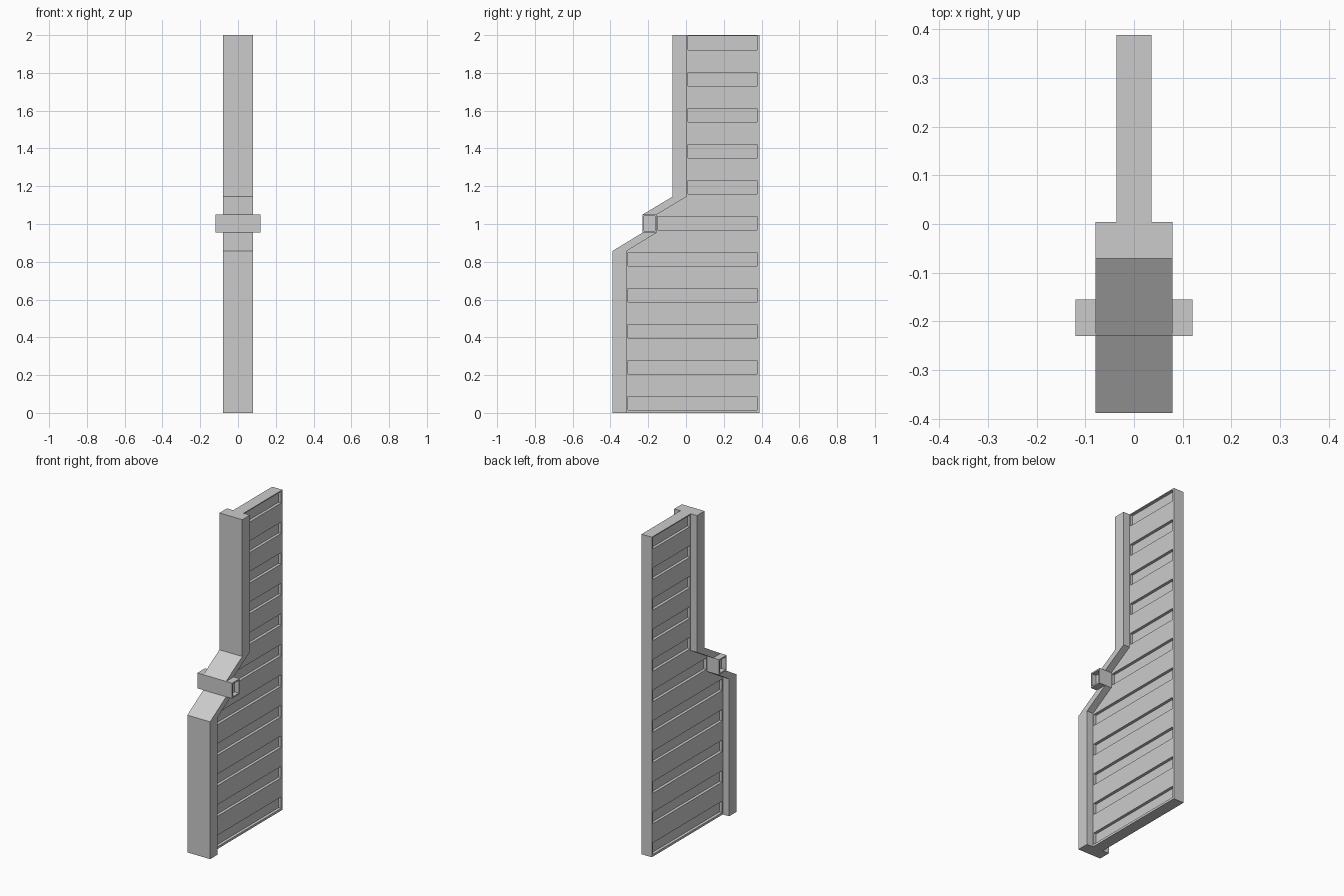
import bpy, bmesh

if "Cube" in bpy.data.objects:
    bpy.data.objects.remove(bpy.data.objects["Cube"])

FRONT = [(-0.388, 0), (-0.388, 0.858), (-0.23, 0.954), (-0.23, 1.05), (-0.071, 1.145), (-0.071, 2)]
DEPTH = 0.075          # flange depth along y
BACK = 0.388
HALF_PANEL = 0.0355
GROOVE = 0.018


def finish(bm, name):
    bmesh.ops.recalc_face_normals(bm, faces=bm.faces)
    mesh = bpy.data.meshes.new(name)
    bm.to_mesh(mesh)
    bm.free()
    ob = bpy.data.objects.new(name, mesh)
    bpy.context.collection.objects.link(ob)
    return ob


def extrude_profile(name, pts, half):
    """Extrude a closed (y, z) outline across x."""
    bm = bmesh.new()
    face = bm.faces.new([bm.verts.new((-half, y, z)) for y, z in pts])
    out = bmesh.ops.extrude_face_region(bm, geom=[face])
    verts = [v for v in out["geom"] if isinstance(v, bmesh.types.BMVert)]
    bmesh.ops.translate(bm, verts=verts, vec=(2 * half, 0, 0))
    return finish(bm, name)


def add_box(bm, lo, hi):
    verts = bmesh.ops.create_cube(bm, size=1)["verts"]
    for v in verts:
        v.co = [(a + b) / 2 + c * (b - a) for a, b, c in zip(lo, hi, v.co)]


# Front flange following the stepped edge
inner = [(y + DEPTH, z) for y, z in FRONT]
extrude_profile("front_flange", FRONT + inner[::-1], 0.079)

# Thin panel behind the flange
panel = extrude_profile("panel", inner + [(BACK, 2), (BACK, 0)], HALF_PANEL)

# Horizontal grooves on both sides of the panel
bm = bmesh.new()
for i in range(11):
    z = 0.05 + i * 0.1908
    y0 = -0.307 if i < 5 else (-0.15 if i == 5 else 0.01)
    for s in (-1, 1):
        x = sorted((s * (HALF_PANEL - GROOVE), s * 0.06))
        add_box(bm, (x[0], y0, z - 0.036), (x[1], 0.376, z + 0.036))
cutter = finish(bm, "groove_cutter")
cutter.hide_render = True
cutter.hide_set(True)
mod = panel.modifiers.new("grooves", "BOOLEAN")
mod.operation = "DIFFERENCE"
mod.solver = "EXACT"
mod.object = cutter

# Cross bar with recessed ends
bm = bmesh.new()
add_box(bm, (-0.12, -0.23, 0.954), (0.12, -0.155, 1.05))
bm.normal_update()
for f in [f for f in bm.faces if abs(f.normal.x) > 0.9]:
    n = f.normal.copy()
    bmesh.ops.inset_region(bm, faces=[f], thickness=0.012)
    out = bmesh.ops.extrude_discrete_faces(bm, faces=[f])
    for v in out["faces"][0].verts:
        v.co -= n * 0.03
finish(bm, "cross_bar")
